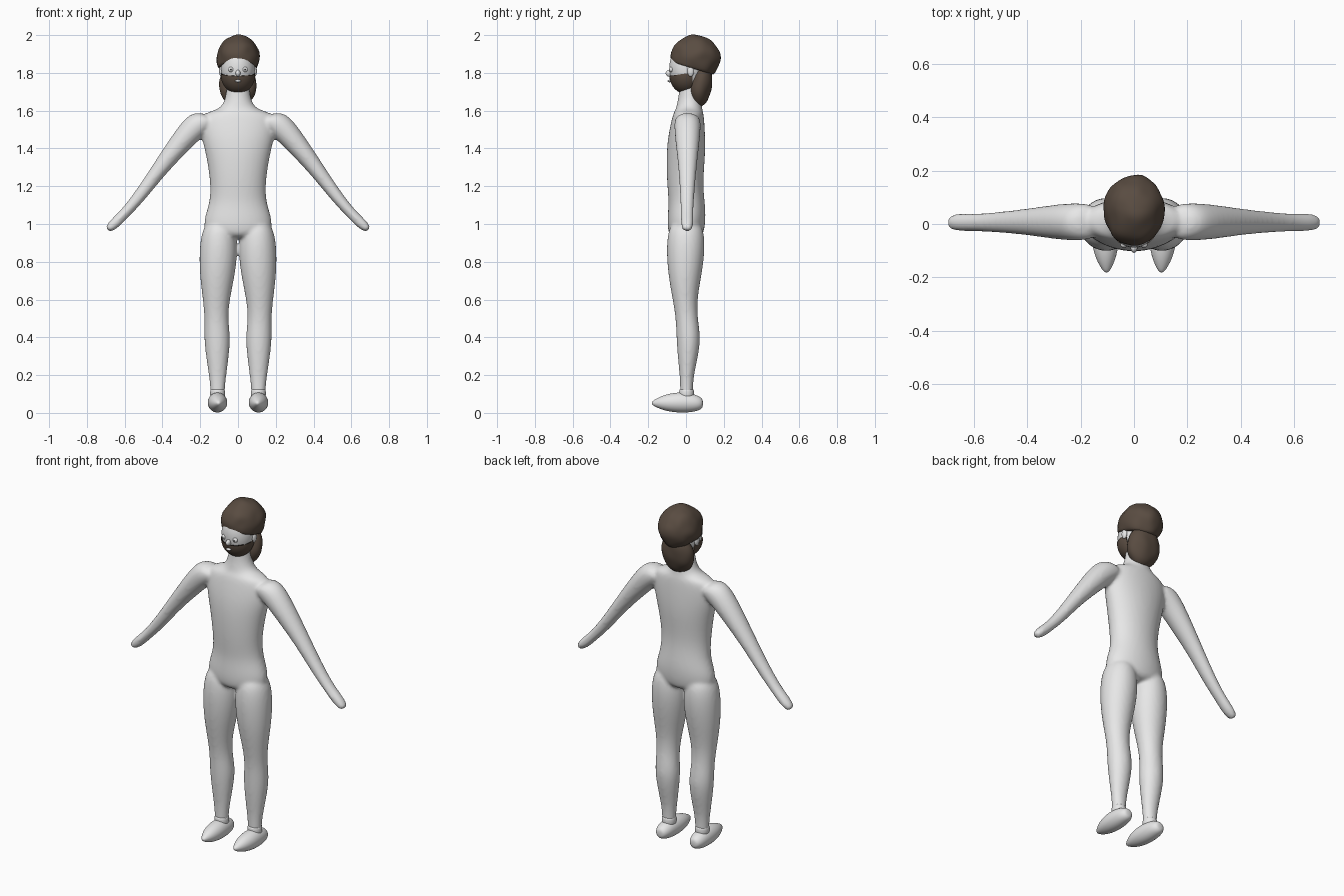
import bpy, bmesh, math
from mathutils import Vector, noise

cube = bpy.data.objects.get("Cube")
if cube:
    bpy.data.objects.remove(cube, do_unlink=True)


def material(name, rgb):
    m = bpy.data.materials.new(name)
    m.use_nodes = True
    m.diffuse_color = (*rgb, 1)
    bsdf = m.node_tree.nodes["Principled BSDF"]
    bsdf.inputs["Base Color"].default_value = (*rgb, 1)
    bsdf.inputs["Roughness"].default_value = 0.7
    return m


skin = material("pale grey", (0.8, 0.8, 0.8))
brown = material("dark brown", (0.1, 0.072, 0.053))
dark = material("dark grey", (0.12, 0.12, 0.12))

X, Y, Z = Vector((1, 0, 0)), Vector((0, 1, 0)), Vector((0, 0, 1))
SIDES = 16


def loft(bm, rings, u, v, side=1):
    """Closed tube through rings of (x, y, z, radius_u, radius_v)."""
    loops = []
    for x, y, z, ru, rv in rings:
        loop = []
        for i in range(SIDES):
            a = 2 * math.pi * i / SIDES
            p = Vector((x, y, z)) + 1.03 * (u * ru * math.cos(a) + v * rv * math.sin(a))
            loop.append(bm.verts.new((p.x * side, p.y, p.z)))
        loops.append(loop)
    for a, b in zip(loops, loops[1:]):
        for i in range(SIDES):
            j = (i + 1) % SIDES
            bm.faces.new((a[i], a[j], b[j], b[i]))
    bm.faces.new(loops[0])
    bm.faces.new(loops[-1])


def finish(name, bm, mat):
    bmesh.ops.recalc_face_normals(bm, faces=bm.faces)
    for f in bm.faces:
        f.smooth = True
    me = bpy.data.meshes.new(name)
    bm.to_mesh(me)
    bm.free()
    me.materials.append(mat)
    ob = bpy.data.objects.new(name, me)
    bpy.context.collection.objects.link(ob)
    return ob


def ellipsoid(centre, radii, segs=48, rows=32):
    bm = bmesh.new()
    bmesh.ops.create_uvsphere(bm, u_segments=segs, v_segments=rows, radius=1)
    for v in bm.verts:
        v.co = Vector([c + r * k for c, r, k in zip(centre, radii, v.co)])
    return bm


def lumpy(bm, amount, scale):
    bm.normal_update()
    for v in bm.verts:
        v.co += v.normal * amount * noise.noise(v.co * scale)


# Body: torso, neck, arms and legs blended into one skin
body = bmesh.new()
torso = [
    (0, 0, 0.92, 0.13, 0.08), (0, 0, 0.97, 0.185, 0.098), (0, 0.004, 1.05, 0.172, 0.1),
    (0, 0.004, 1.12, 0.147, 0.094), (0, -0.006, 1.22, 0.144, 0.094),
    (0, -0.001, 1.36, 0.166, 0.102), (0, 0.003, 1.46, 0.192, 0.098),
    (0, 0.01, 1.55, 0.198, 0.086), (0, 0.013, 1.59, 0.175, 0.078),
    (0, 0.016, 1.605, 0.105, 0.07), (0, 0.018, 1.64, 0.074, 0.064),
    (0, 0.02, 1.7, 0.06, 0.055), (0, 0.02, 1.77, 0.06, 0.055)]
arm = [
    (0.14, 0.008, 1.56, 0.045, 0.055), (0.19, 0.008, 1.545, 0.07, 0.07),
    (0.245, 0.008, 1.5, 0.066, 0.069), (0.325, 0.008, 1.405, 0.055, 0.06),
    (0.42, 0.008, 1.285, 0.041, 0.046), (0.525, 0.006, 1.14, 0.033, 0.037),
    (0.6, 0.006, 1.055, 0.027, 0.032), (0.65, 0.006, 1.005, 0.03, 0.034),
    (0.685, 0.006, 0.973, 0.021, 0.027), (0.69, 0.006, 0.968, 0.012, 0.015)]
leg = [
    (0.1, 0, 1.02, 0.06, 0.07), (0.102, 0, 0.95, 0.093, 0.098),
    (0.104, -0.002, 0.84, 0.101, 0.1), (0.11, -0.006, 0.72, 0.091, 0.086),
    (0.115, -0.006, 0.6, 0.07, 0.064), (0.115, 0.004, 0.5, 0.061, 0.057),
    (0.11, 0.014, 0.4, 0.07, 0.064), (0.109, 0.01, 0.3, 0.06, 0.054),
    (0.108, 0.004, 0.2, 0.046, 0.037), (0.108, 0.003, 0.13, 0.038, 0.034),
    (0.108, 0.003, 0.06, 0.036, 0.034)]
loft(body, torso, X, Y)
arm_across = Vector((0.77, 0, 0.64))
for s in (1, -1):
    loft(body, arm, arm_across, Y, s)
    loft(body, leg, X, Y, s)
ob = finish("body", body, skin)
ob.modifiers.new("round", 'SUBSURF').levels = 2
ob.modifiers["round"].render_levels = 2
blend = ob.modifiers.new("blend", 'REMESH')
blend.mode = 'VOXEL'
blend.voxel_size = 0.009
blend.use_smooth_shade = True
relax = ob.modifiers.new("relax", 'SMOOTH')
relax.factor = 0.5
relax.iterations = 8

# Pointed feet and ankle cuffs
foot = [
    (0.103, -0.182, 0.052, 0.006, 0.006), (0.104, -0.165, 0.052, 0.02, 0.019),
    (0.106, -0.12, 0.054, 0.041, 0.04), (0.108, -0.06, 0.055, 0.052, 0.052),
    (0.109, 0.0, 0.055, 0.051, 0.054), (0.11, 0.05, 0.052, 0.045, 0.044),
    (0.11, 0.08, 0.05, 0.032, 0.032), (0.11, 0.09, 0.05, 0.016, 0.016)]
cuff = [(0.108, 0.003, z, r, r) for z, r in
        ((0.08, 0.034), (0.09, 0.04), (0.12, 0.039), (0.128, 0.034))]
for s, side in ((1, "left"), (-1, "right")):
    for part, rings, v in (("foot", foot, Z), ("ankle", cuff, Y)):
        bm = bmesh.new()
        loft(bm, rings, X, v, s)
        ob = finish(f"{side}_{part}", bm, skin)
        sub = ob.modifiers.new("round", 'SUBSURF')
        sub.levels = sub.render_levels = 2

# Head
HEAD, HEAD_R = (0, 0.005, 1.825), (0.089, 0.093, 0.13)
finish("head", ellipsoid(HEAD, HEAD_R), skin)
finish("nose", ellipsoid((0, -0.088, 1.798), (0.013, 0.02, 0.018), 16, 12), skin)
finish("mouth", ellipsoid((0, -0.087, 1.757), (0.016, 0.01, 0.007), 16, 12), skin)
for s, side in ((1, "left"), (-1, "right")):
    finish(f"{side}_ear", ellipsoid((s * 0.088, 0.025, 1.81), (0.012, 0.018, 0.03), 16, 12), skin)
    finish(f"{side}_eye", ellipsoid((s * 0.037, -0.078, 1.818), (0.014, 0.011, 0.014), 20, 14), skin)
    finish(f"{side}_pupil", ellipsoid((s * 0.037, -0.0875, 1.818), (0.005, 0.003, 0.005), 12, 8), dark)

# Beard: lower front jaw shell
beard = ellipsoid((0, -0.002, 1.79), (0.091, 0.086, 0.1), 64, 48)
bmesh.ops.bisect_plane(beard, geom=beard.verts[:] + beard.edges[:] + beard.faces[:],
                       plane_co=(0, -0.08, 1.785), plane_no=(0, -0.15, 1), clear_outer=True)
bmesh.ops.bisect_plane(beard, geom=beard.verts[:] + beard.edges[:] + beard.faces[:],
                       plane_co=(0, 0.035, 1.75), plane_no=(0, 1, 0), clear_outer=True)
bmesh.ops.holes_fill(beard, edges=[e for e in beard.edges if e.is_boundary])
ob = finish("beard", beard, brown)
for f in ob.data.polygons:
    f.use_smooth = len(f.vertices) < 5

# Hair cap with a sloping underside
hair = ellipsoid((0, 0.05, 1.88), (0.113, 0.132, 0.12))
lumpy(hair, 0.008, 16)
for v in hair.verts:
    v.co.z = max(v.co.z, 1.835 - 0.31 * v.co.y)
finish("hair_cap", hair, brown)

# Hair hanging at the nape
tail = ellipsoid((0, 0.078, 1.735), (0.1, 0.06, 0.115))
for v in tail.verts:
    v.co.y += 0.12 * (v.co.z - 1.735)
lumpy(tail, 0.005, 14)
finish("nape_hair", tail, brown)
